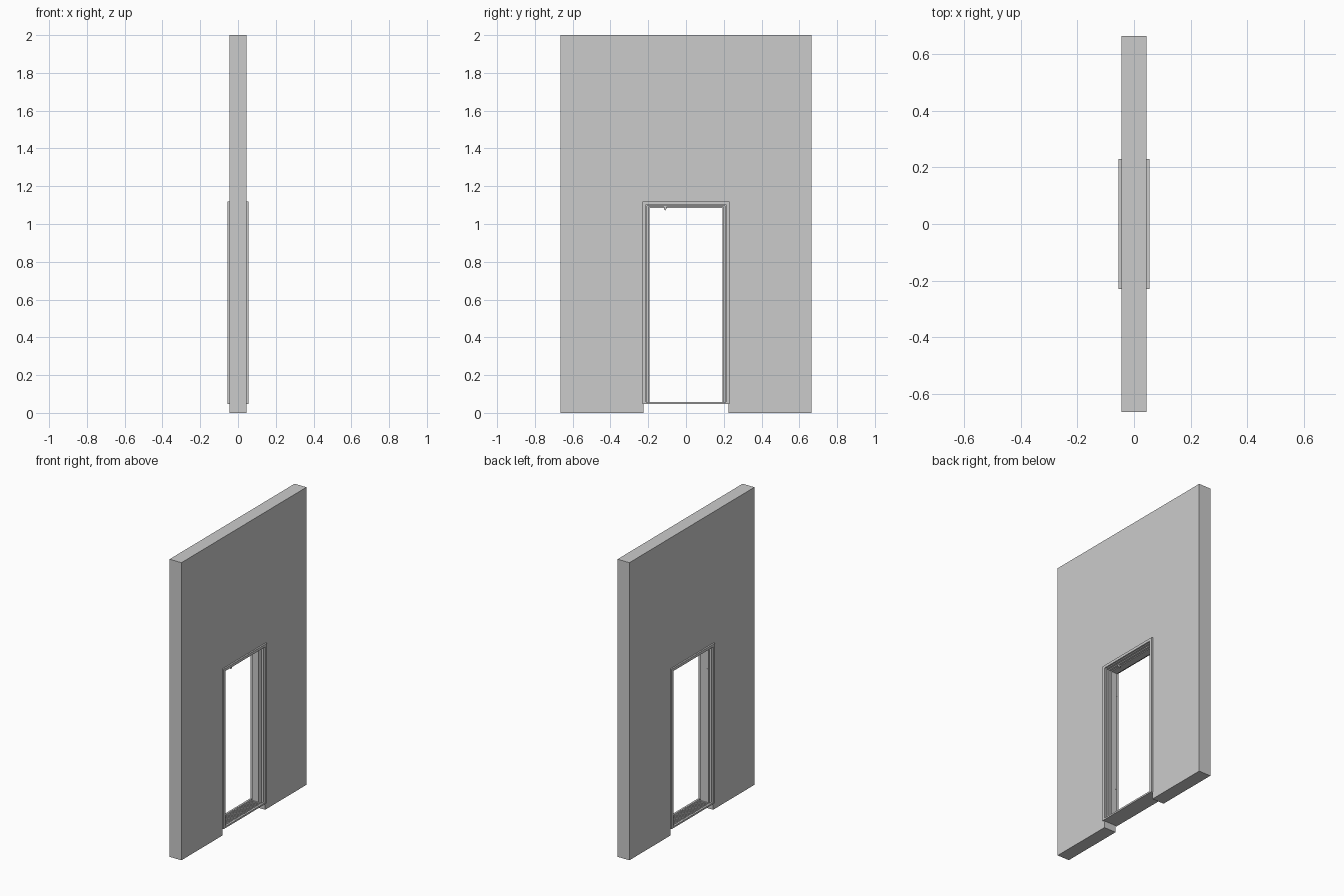
import bpy, bmesh
from mathutils import Vector

if "Cube" in bpy.data.objects:
    bpy.data.objects.remove(bpy.data.objects["Cube"])


def finish(name, bm):
    bmesh.ops.recalc_face_normals(bm, faces=bm.faces)
    mesh = bpy.data.meshes.new(name)
    bm.to_mesh(mesh)
    bm.free()
    ob = bpy.data.objects.new(name, mesh)
    bpy.context.collection.objects.link(ob)
    return ob


def add_box(bm, lo, hi):
    lo, hi = Vector(lo), Vector(hi)
    verts = bmesh.ops.create_cube(bm, size=1)["verts"]
    for v in verts:
        v.co = Vector([(lo[i] + hi[i]) / 2 + v.co[i] * (hi[i] - lo[i]) for i in range(3)])


def box(name, lo, hi):
    bm = bmesh.new()
    add_box(bm, lo, hi)
    return finish(name, bm)


def prism(name, outline, x0, x1):
    """Extrude a (y, z) outline along x."""
    bm = bmesh.new()
    face = bm.faces.new([bm.verts.new((x0, y, z)) for y, z in outline])
    ext = bmesh.ops.extrude_face_region(bm, geom=[face])
    new = [g for g in ext["geom"] if isinstance(g, bmesh.types.BMVert)]
    bmesh.ops.translate(bm, verts=new, vec=(x1 - x0, 0, 0))
    return finish(name, bm)


WALL_X, WALL_Y, OPEN_Y = 0.044, 0.664, 0.225
TRIM_X, TRIM_Y = 0.0545, 0.23
SILL_Z, SILL_TOP, RISE = 0.046, 0.057, 0.89

# Wall slab with a doorway running down to the ground
prism("wall", [(-WALL_Y, 0), (-OPEN_Y, 0), (-OPEN_Y, OPEN_Y + RISE), (OPEN_Y, OPEN_Y + RISE),
               (OPEN_Y, 0), (WALL_Y, 0), (WALL_Y, 2), (-WALL_Y, 2)], -WALL_X, WALL_X)

# Door frame: stepped casing profile (x, half width) swept around the opening with mitres
profile = [(TRIM_X, TRIM_Y), (TRIM_X, 0.212), (0.044, 0.212), (0.044, 0.206),
           (0.030, 0.206), (0.030, 0.199), (0.015, 0.199), (0.015, 0.194),
           (-0.030, 0.194), (-0.030, 0.206), (-0.044, 0.206), (-0.044, 0.212),
           (-TRIM_X, 0.212), (-TRIM_X, TRIM_Y), (-WALL_X, TRIM_Y), (-WALL_X, OPEN_Y),
           (WALL_X, OPEN_Y), (WALL_X, TRIM_Y)]
bm = bmesh.new()
rings = []
for side, top in ((-1, False), (-1, True), (1, True), (1, False)):
    rings.append([bm.verts.new((x, side * w, w + RISE if top else SILL_Z)) for x, w in profile])
n = len(profile)
for a, b in zip(rings, rings[1:]):
    for i in range(n):
        j = (i + 1) % n
        bm.faces.new((a[i], a[j], b[j], b[i]))
bm.faces.new(rings[0])
bm.faces.new(rings[-1])
finish("door_frame", bm)

# Threshold: base plate, raised rims and cross ribs
bm = bmesh.new()
add_box(bm, (-TRIM_X, -0.212, SILL_Z), (TRIM_X, 0.212, 0.050))
for s in (-1, 1):
    xs = sorted((s * 0.042, s * TRIM_X))
    add_box(bm, (xs[0], -0.212, 0.050), (xs[1], 0.212, SILL_TOP))
RIBS = 24
for i in range(RIBS):
    y = -0.188 + 0.376 * i / (RIBS - 1)
    add_box(bm, (-0.042, y - 0.004, 0.050), (0.042, y + 0.004, SILL_TOP))
finish("threshold", bm)

# Strike plates on one jamb
for name, z in (("lower", 0.29), ("upper", 0.94)):
    box(name + "_strike_plate", (-0.027, -0.196, z - 0.014), (-0.016, -0.1925, z + 0.014))

# Small wedge catch under the head of the frame
prism("head_catch", [(-0.117, 1.092), (-0.104, 1.092), (-0.104, 1.079), (-0.110, 1.070),
                     (-0.117, 1.079)], 0.018, 0.028)
